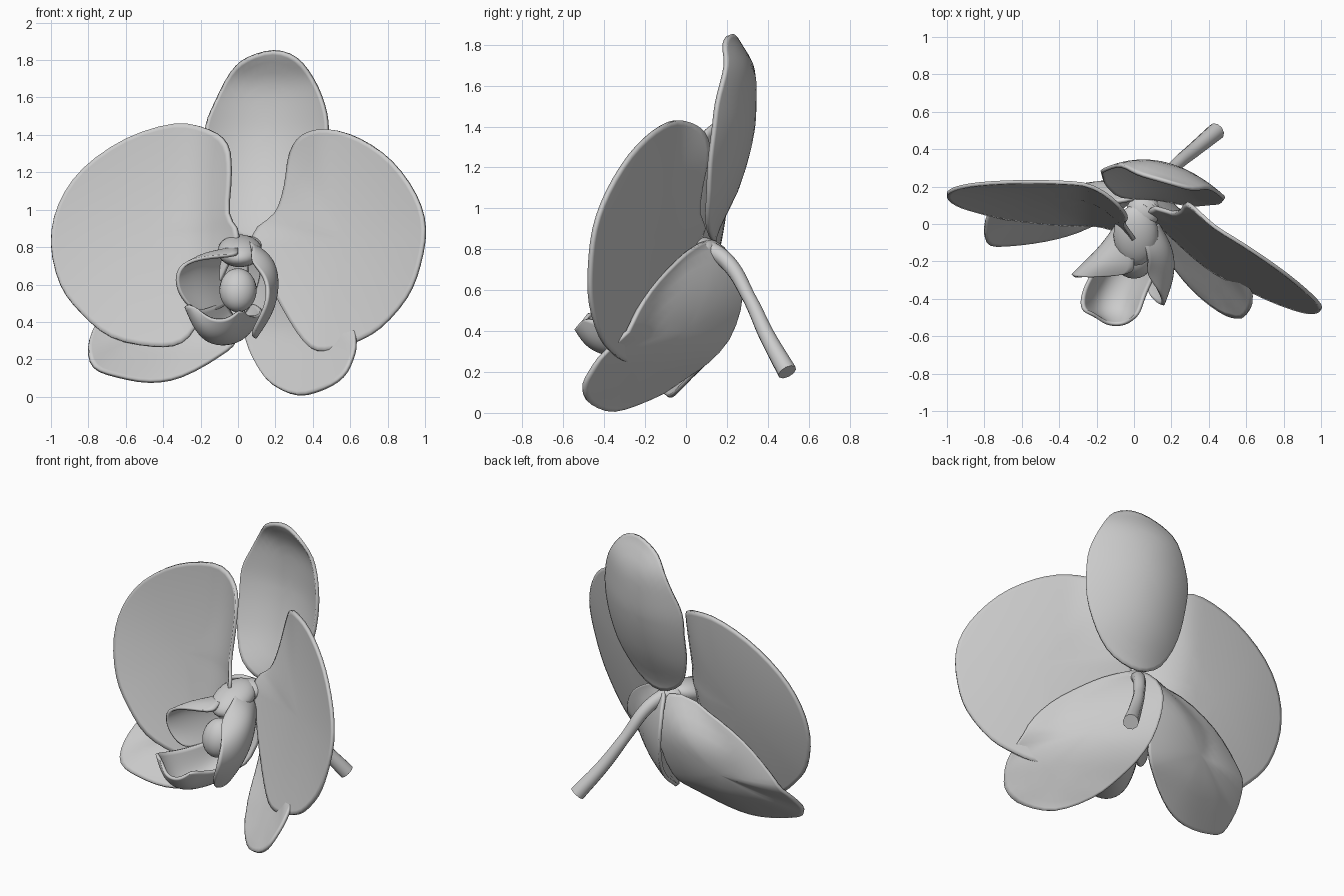
import bpy, bmesh, math
from mathutils import Vector

if "Cube" in bpy.data.objects:
    bpy.data.objects.remove(bpy.data.objects["Cube"])

def finish(name, bm, thick=0.02, subdiv=0):
    bmesh.ops.recalc_face_normals(bm, faces=bm.faces)
    me = bpy.data.meshes.new(name)
    bm.to_mesh(me)
    bm.free()
    for p in me.polygons:
        p.use_smooth = True
    ob = bpy.data.objects.new(name, me)
    bpy.context.collection.objects.link(ob)
    if subdiv:
        s = ob.modifiers.new("smooth", 'SUBSURF')
        s.levels = s.render_levels = subdiv
    if thick:
        s = ob.modifiers.new("thickness", 'SOLIDIFY')
        s.thickness, s.offset = thick, 0
    return ob

def spline(a, b, c, d, t):
    return 0.5 * (2*b + (c-a)*t + (2*a-5*b+4*c-d)*t*t + (3*b-a-3*c+d)*t**3)

def interp(table, z):
    z = max(table[0][0], min(table[-1][0], z))
    for i in range(len(table) - 1):
        (z0, y0), (z1, y1) = table[i], table[i+1]
        if z <= z1:
            ya = table[max(i-1, 0)][1]
            yd = table[min(i+2, len(table)-1)][1]
            return spline(ya, y0, y1, yd, (z-z0)/(z1-z0))

def petal(name, outline, centre, depth, bulge):
    """Rings from a front-view outline; depth gives y, bulge cups it backwards."""
    pts = [Vector(p) for p in outline]
    n, c = len(pts), Vector(centre)
    edge = [spline(pts[i-1], pts[i], pts[(i+1) % n], pts[(i+2) % n], k/3)
            for i in range(n) for k in range(3)]
    bm = bmesh.new()
    add = lambda p, r: bm.verts.new((p.x, depth(p.x, p.y) + bulge*(1-r*r), p.y))
    rings = [[add(c + (e-c)*r, r) for e in edge]
             for r in (0.15, 0.3, 0.45, 0.6, 0.75, 0.88, 0.96, 1)]
    mid, m = add(c, 0), len(edge)
    for i in range(m):
        j = (i+1) % m
        bm.faces.new((mid, rings[0][i], rings[0][j]))
        for a, b in zip(rings, rings[1:]):
            bm.faces.new((a[i], b[i], b[j], a[j]))
    return finish(name, bm)

def lobe(name, rows):
    """Curled sheet from rows of control points."""
    bm = bmesh.new()
    g = [[bm.verts.new(p) for p in r] for r in rows]
    for a, b in zip(g, g[1:]):
        for i in range(len(a)-1):
            bm.faces.new((a[i], a[i+1], b[i+1], b[i]))
    return finish(name, bm, 0.018, 3)

def blob(name, loc, size, tilt=0):
    bm = bmesh.new()
    bmesh.ops.create_uvsphere(bm, u_segments=20, v_segments=12, radius=1)
    ob = finish(name, bm, 0)
    ob.location, ob.scale, ob.rotation_euler = loc, size, (tilt, 0, 0)

# Two broad side petals; inner edges curl forward (left) and back (right)
def left_y(x, z):
    return -.085 - .08*x + .19*z - 1.8*max(0, x+.3)**2

def right_y(x, z):
    return -.06 - .57*x + .2*z + 4*max(0, .48-x)**2 * max(0, z-.85)

def behind(y, front, z):
    """Keep a sepal just behind the petal in front of it."""
    return max(y, front + min(.05, (z-.34)*.8))

petal("left_petal",
      [(0, .86), (-.05, .98), (-.04, 1.2), (-.06, 1.35), (-.16, 1.43), (-.34, 1.46), (-.6, 1.38),
       (-.83, 1.22), (-.96, 1.03), (-1, .82), (-.95, .6), (-.84, .45), (-.68, .32),
       (-.46, .27), (-.3, .29), (-.2, .42), (-.08, .65)],
      (-.5, .86), left_y, .04)
petal("right_petal",
      [(.08, .86), (.2, .98), (.25, 1.12), (.28, 1.3), (.35, 1.4), (.48, 1.43), (.65, 1.38),
       (.82, 1.26), (.95, 1.08), (1, .9), (.97, .7), (.9, .53), (.76, .37), (.62, .29),
       (.5, .25), (.39, .26), (.28, .4), (.15, .65)],
      (.58, .84), right_y, .04)

# Upright back sepal, hollow towards the front
spine = [(.85, .14), (1.1, .25), (1.35, .32), (1.55, .335), (1.7, .32), (1.85, .24)]
petal("top_sepal",
      [(.08, .84), (-.07, .92), (-.15, 1.1), (-.17, 1.3), (-.17, 1.45), (-.12, 1.58),
       (-.04, 1.73), (.05, 1.81), (.19, 1.85), (.31, 1.81), (.4, 1.7), (.46, 1.56),
       (.48, 1.42), (.46, 1.22), (.38, 1.03), (.25, .89)],
      (.16, 1.4), lambda x, z: interp(spine, z) - 1.05*(x-.05)**2, 0)

# Two lower sepals, hanging behind the petals
left_fall = [(.05, .0), (.15, .04), (.28, .12), (.5, .18), (.65, .19), (.85, .13)]
petal("lower_left_sepal",
      [(.02, .83), (-.25, .78), (-.5, .66), (-.68, .5), (-.76, .39), (-.8, .27), (-.77, .16),
       (-.65, .11), (-.47, .08), (-.3, .11), (-.1, .22), (0, .32), (.05, .58)],
      (-.36, .42), lambda x, z: behind(.2*x + interp(left_fall, z), left_y(x, z), z), .08)
right_fall = [(0, -.05), (.1, .03), (.3, .2), (.45, .26), (.6, .27), (.75, .24), (.85, .19)]
petal("lower_right_sepal",
      [(.06, .84), (.2, .81), (.34, .73), (.5, .6), (.6, .45), (.63, .3), (.61, .2),
       (.56, .11), (.46, .045), (.32, .01), (.18, .07), (.1, .17), (.045, .3), (.01, .5), (0, .7)],
      (.31, .4), lambda x, z: behind(-.96*x + interp(right_fall, z), right_y(x, z), z), .035)

# Lip: two curled side lobes and a trough-shaped middle lobe
lobe("lip_left_lobe", [
    [(-.04, 0, .5), (-.12, -.12, .46), (-.2, -.2, .45), (-.25, -.25, .47)],
    [(-.08, 0, .62), (-.17, -.12, .58), (-.27, -.2, .57), (-.34, -.27, .58)],
    [(-.1, 0, .75), (-.18, -.12, .77), (-.26, -.22, .78), (-.32, -.29, .74)],
    [(0, -.02, .81), (0, -.14, .8), (.0, -.22, .78), (.0, -.27, .75)]])
lobe("lip_right_lobe", [
    [(.05, 0, .45), (.1, -.14, .38), (.1, -.28, .3), (.06, -.37, .33)],
    [(.12, 0, .6), (.2, -.14, .52), (.22, -.3, .47), (.17, -.46, .5)],
    [(.14, 0, .77), (.22, -.12, .75), (.22, -.24, .7), (.15, -.38, .65)],
    [(.02, -.02, .83), (.06, -.12, .83), (.08, -.2, .79), (.06, -.26, .72)]])
lobe("lip_middle_lobe", [
    [(-.06, 0, .52), (-.04, 0, .42), (.04, 0, .42), (.08, 0, .52)],
    [(-.18, -.2, .46), (-.12, -.18, .28), (.06, -.18, .28), (.15, -.2, .44)],
    [(-.28, -.36, .46), (-.2, -.36, .27), (-.02, -.36, .27), (.06, -.36, .42)],
    [(-.28, -.47, .5), (-.2, -.48, .31), (-.03, -.48, .31), (.03, -.47, .46)],
    [(-.22, -.47, .48), (-.15, -.54, .41), (-.05, -.54, .41), (0, -.5, .46)]])
blob("lip_callus", (0, -.2, .57), (.1, .09, .12), -.3)

# Column over the lip
blob("column", (.01, -.06, .78), (.12, .17, .075), .3)
blob("flower_base", (.05, .07, .8), (.09, .09, .06))

# Stem leaving the back of the flower
cu = bpy.data.curves.new("stem", 'CURVE')
cu.dimensions = '3D'
cu.bevel_depth, cu.bevel_resolution, cu.use_fill_caps = .04, 3, True
sp = cu.splines.new('BEZIER')
path = [(.05, .08, .82), (.13, .2, .74), (.22, .31, .56), (.32, .395, .38), (.44, .495, .2)]
sp.bezier_points.add(len(path)-1)
for b, p, r in zip(sp.bezier_points, path, (1.1, 1, .85, 1, 1.2)):
    b.co, b.radius = p, r
    b.handle_left_type = b.handle_right_type = 'AUTO'
stem = bpy.data.objects.new("stem", cu)
bpy.context.collection.objects.link(stem)
